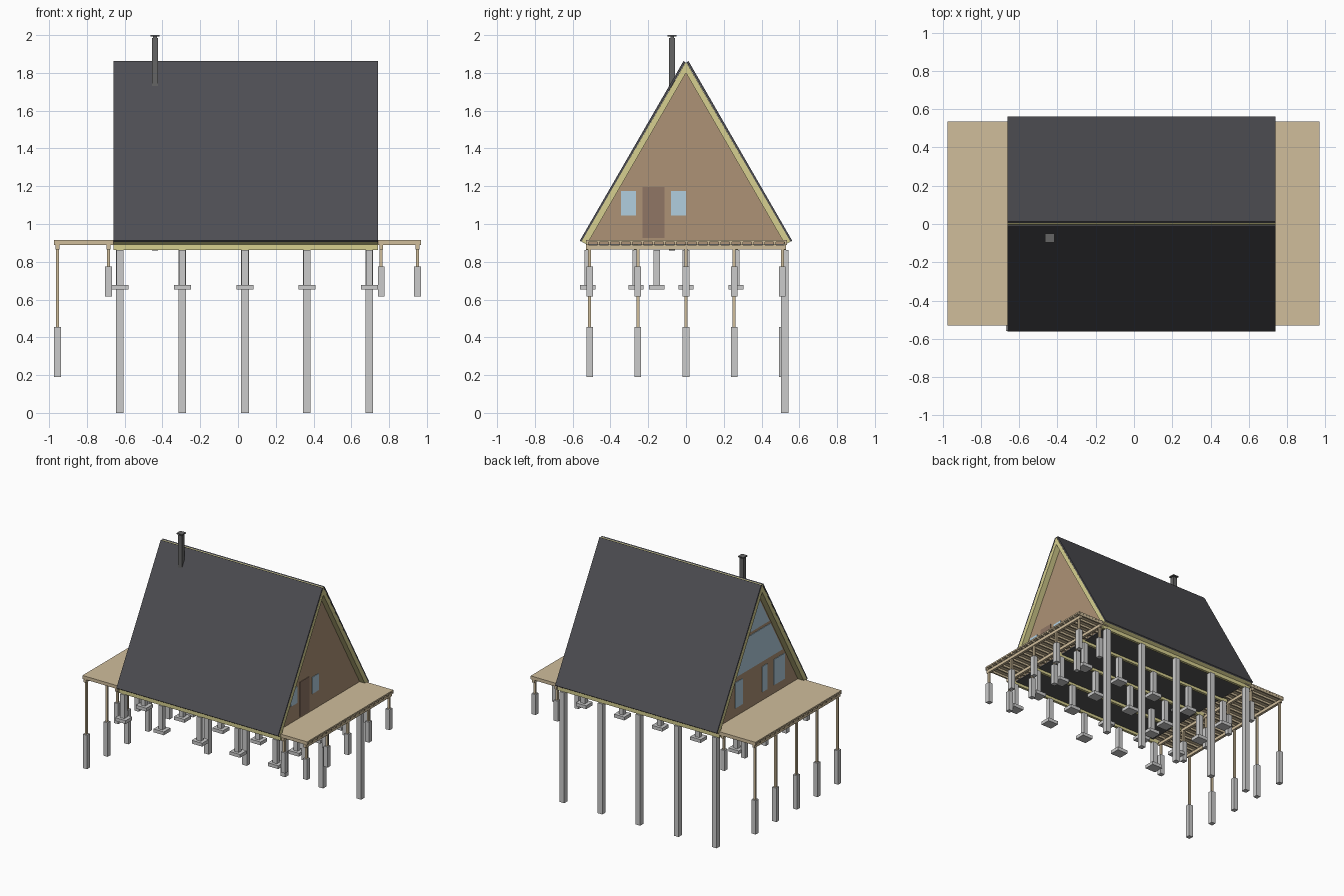
import bpy

if "Cube" in bpy.data.objects:
    bpy.data.objects.remove(bpy.data.objects["Cube"])

def material(name, r, g, b):
    m = bpy.data.materials.new(name)
    m.diffuse_color = (r, g, b, 1)
    m.use_nodes = True
    m.node_tree.nodes["Principled BSDF"].inputs["Base Color"].default_value = m.diffuse_color
    return m

DARK = material("roofing", 0.075, 0.075, 0.085)
TIMBER = material("pale_timber", 0.68, 0.63, 0.28)
WOOD = material("deck_wood", 0.63, 0.51, 0.33)
WALL = material("wall_cladding", 0.42, 0.29, 0.18)
DOOR = material("door_wood", 0.28, 0.18, 0.13)
GLASS = material("glass", 0.44, 0.62, 0.74)
FLOOR = material("floor_panel", 0.1, 0.1, 0.1)
STEEL = material("flue_metal", 0.13, 0.13, 0.13)

def mesh(name, verts, faces, mat):
    me = bpy.data.meshes.new(name)
    me.from_pydata(verts, [], faces)
    if mat:
        me.materials.append(mat)
    ob = bpy.data.objects.new(name, me)
    bpy.context.collection.objects.link(ob)
    return ob

def prism(name, pts, x0, x1, mat=None):
    """Extrude a y-z outline along x (outline runs counter-clockwise seen from +x)."""
    n = len(pts)
    verts = [(x, y, z) for x in (x0, x1) for y, z in pts]
    faces = [tuple(reversed(range(n))), tuple(range(n, 2 * n))]
    faces += [(i, (i + 1) % n, n + (i + 1) % n, n + i) for i in range(n)]
    return mesh(name, verts, faces, mat)

def box(name, x0, x1, y0, y1, z0, z1, mat=None):
    return prism(name, [(y0, z0), (y1, z0), (y1, z1), (y0, z1)], x0, x1, mat)

def post(name, x, y, w, z0, z1, mat=None):
    h = w / 2
    return box(name, x - h, x + h, y - h, y + h, z0, z1, mat)

RX0, RX1 = -0.66, 0.74        # roof ends
WX0, WX1 = -0.61, 0.695       # outer faces of gable walls
COLS_X = [-0.625, -0.295, 0.037, 0.365, 0.695]
ROWS_Y = [-0.52, -0.265, 0.0, 0.265]

# Roof: timber shell and a thin dark panel on each slope
prism("roof_shell", [(0.553, 0.907), (0, 1.86), (-0.553, 0.907),
                     (-0.525, 0.891), (0, 1.80), (0.525, 0.891)], RX0, RX1, TIMBER)
panel = [(0.553, 0.905), (0.562, 0.912), (0.013, 1.863), (0.004, 1.856)]
prism("roof_panel_back", panel, RX0, RX1, DARK)
prism("roof_panel_front", [(-y, z) for y, z in reversed(panel)], RX0, RX1, DARK)

# Gable walls
gable = [(-0.523, 0.895), (0.523, 0.895), (0, 1.802)]
prism("gable_wall_left", gable, WX0, WX0 + 0.03, WALL)
prism("gable_wall_right", gable, WX1 - 0.03, WX1, WALL)

# Right gable door and windows
box("door", WX1 - 0.01, WX1 + 0.004, -0.23, -0.115, 0.925, 1.195, DOOR)
for y in (-0.345, -0.08):
    box("right_window", WX1 - 0.01, WX1 + 0.004, y, y + 0.08, 1.045, 1.175, GLASS)

# Left gable: large glazing in two tiers above three windows
def half(z):
    return (1.775 - z) / 1.732

prism("glazing_lower", [(-half(1.22), 1.22), (half(1.22), 1.22),
                        (half(1.48), 1.48), (-half(1.48), 1.48)], WX0 - 0.004, WX0 + 0.01, GLASS)
prism("glazing_upper", [(-half(1.505), 1.505), (half(1.505), 1.505), (0, 1.775)],
      WX0 - 0.004, WX0 + 0.01, GLASS)
for y, w in ((0.22, 0.09), (-0.1, 0.06), (-0.28, 0.14)):
    box("left_window", WX0 - 0.004, WX0 + 0.01, y - w / 2, y + w / 2, 0.98, 1.18, GLASS)

# House floor on long beams
box("floor", WX0, WX1, -0.515, 0.515, 0.885, 0.91, FLOOR)
for y in ROWS_Y + [0.52]:
    box("floor_beam", RX0, RX1, y - 0.01, y + 0.01, 0.863, 0.892, TIMBER)

# House columns: padded short ones, tall ones along the back
def padded_column(x, y):
    post("short_column", x, y, 0.036, 0.67, 0.863)
    box("column_pad", x - 0.045, x + 0.045, y - 0.04, y + 0.04, 0.652, 0.678)

for x in COLS_X:
    for y in ROWS_Y:
        padded_column(x, y)
    post("tall_column", x, 0.522, 0.04, 0.0, 0.863)
padded_column(-0.295, -0.155)

# Decks: boards, joists, cross beams and posts on concrete piers
def deck(side, x0, x1, lines):
    box(side + "_deck_boards", x0, x1, -0.53, 0.535, 0.904, 0.915, WOOD)
    n = 19
    for i in range(n):
        y = -0.522 + i * 1.05 / (n - 1)
        box(side + "_deck_joist", x0, x1, y - 0.006, y + 0.006, 0.888, 0.905, WOOD)
    for x, pier_bottom, pier_top in lines:
        box(side + "_deck_beam", x - 0.01, x + 0.01, -0.53, 0.53, 0.865, 0.889, WOOD)
        for j in range(5):
            y = -0.51 + j * 0.255
            post(side + "_deck_post", x, y, 0.016, pier_top, 0.866, WOOD)
            post(side + "_deck_pier", x, y, 0.036, pier_bottom, pier_top)

deck("left", -0.975, WX0, [(-0.955, 0.19, 0.455), (-0.685, 0.615, 0.775)])
deck("right", WX1, 0.97, [(0.758, 0.615, 0.775), (0.95, 0.615, 0.775)])

# Chimney flue with cap
post("chimney_flue", -0.44, -0.073, 0.032, 0.86, 1.985, STEEL)
post("chimney_cap_stem", -0.44, -0.073, 0.02, 1.98, 1.994, STEEL)
post("chimney_cap", -0.44, -0.073, 0.048, 1.992, 2.0, STEEL)
